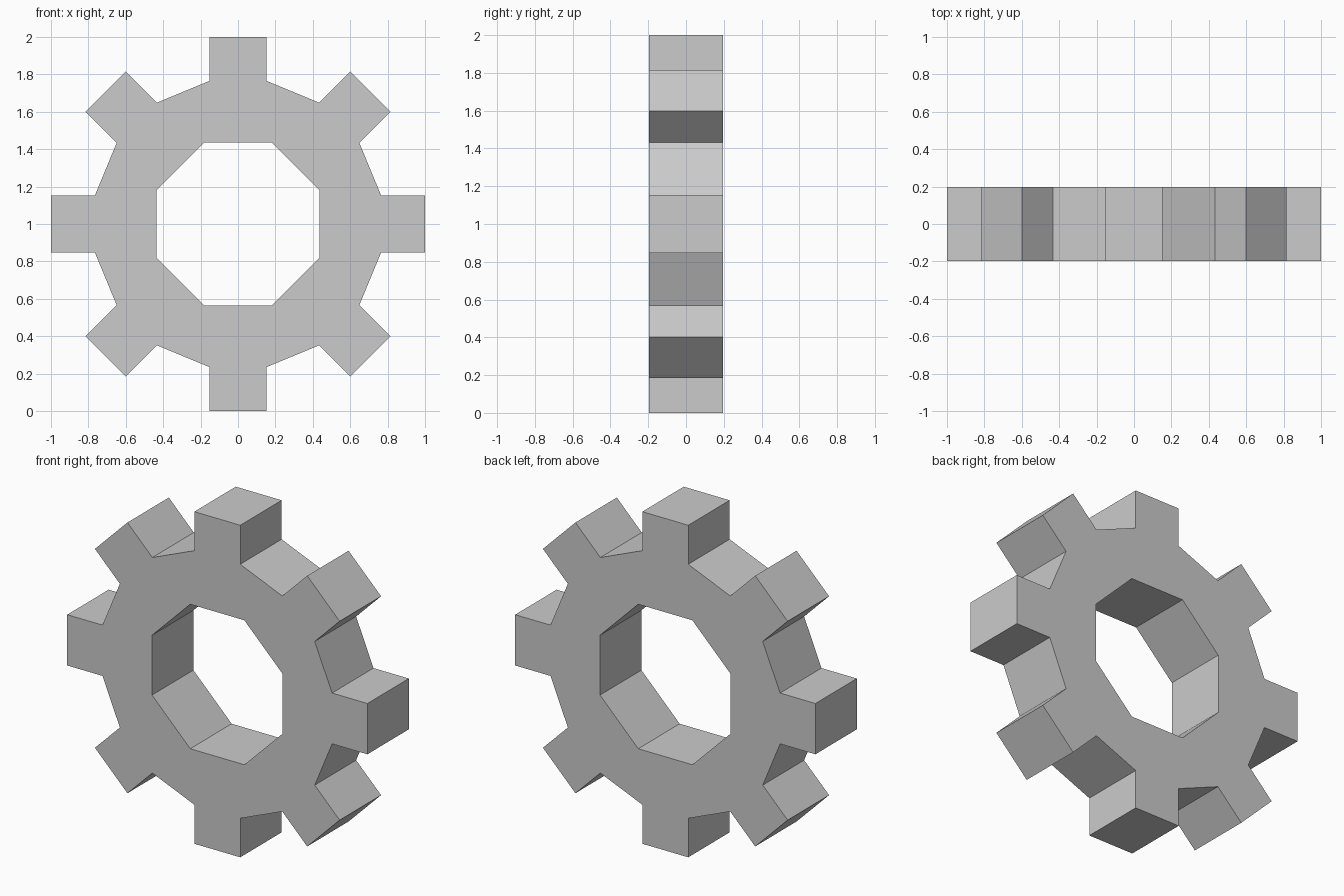
import bpy, bmesh
from math import pi, sin, cos, tan
from mathutils import Vector

if "Cube" in bpy.data.objects:
    bpy.data.objects.remove(bpy.data.objects["Cube"])

TEETH = 8
TIP, ROOT, HALF_W = 1.0, 0.765, 0.153   # tooth tip / root distance, half width
HOLE = 0.435                            # hole apothem
DEPTH = 0.394
HOLE_W = HOLE * tan(pi / TEETH)

bm = bmesh.new()


def vert(side, radius, i):
    """Point of the upright tooth profile, turned to tooth i."""
    a = 2 * pi * i / TEETH
    return bm.verts.new((side * cos(a) + radius * sin(a), -DEPTH / 2,
                         1 - side * sin(a) + radius * cos(a)))


# Front profile: tooth, ring segment and valley per sector
tips = [(vert(-HALF_W, TIP, i), vert(HALF_W, TIP, i)) for i in range(TEETH)]
roots = [(vert(-HALF_W, ROOT, i), vert(HALF_W, ROOT, i)) for i in range(TEETH)]
hole = [vert(HOLE_W, HOLE, i) for i in range(TEETH)]
for i in range(TEETH):
    (tl, tr), (rl, rr) = tips[i], roots[i]
    bm.faces.new((tl, rl, rr, tr))
    bm.faces.new((rl, hole[i - 1], hole[i], rr))
    bm.faces.new((rr, hole[i], roots[(i + 1) % TEETH][0]))

# Thickness: extrude the profile backwards, keeping the front
front = list(bm.faces)
ext = bmesh.ops.extrude_face_region(bm, geom=front, use_keep_orig=True)
moved = [g for g in ext["geom"] if isinstance(g, bmesh.types.BMVert)]
bmesh.ops.translate(bm, verts=moved, vec=Vector((0, DEPTH, 0)))
bmesh.ops.recalc_face_normals(bm, faces=bm.faces)

mesh = bpy.data.meshes.new("gear_wheel")
bm.to_mesh(mesh)
bm.free()
gear = bpy.data.objects.new("gear_wheel", mesh)
bpy.context.collection.objects.link(gear)
